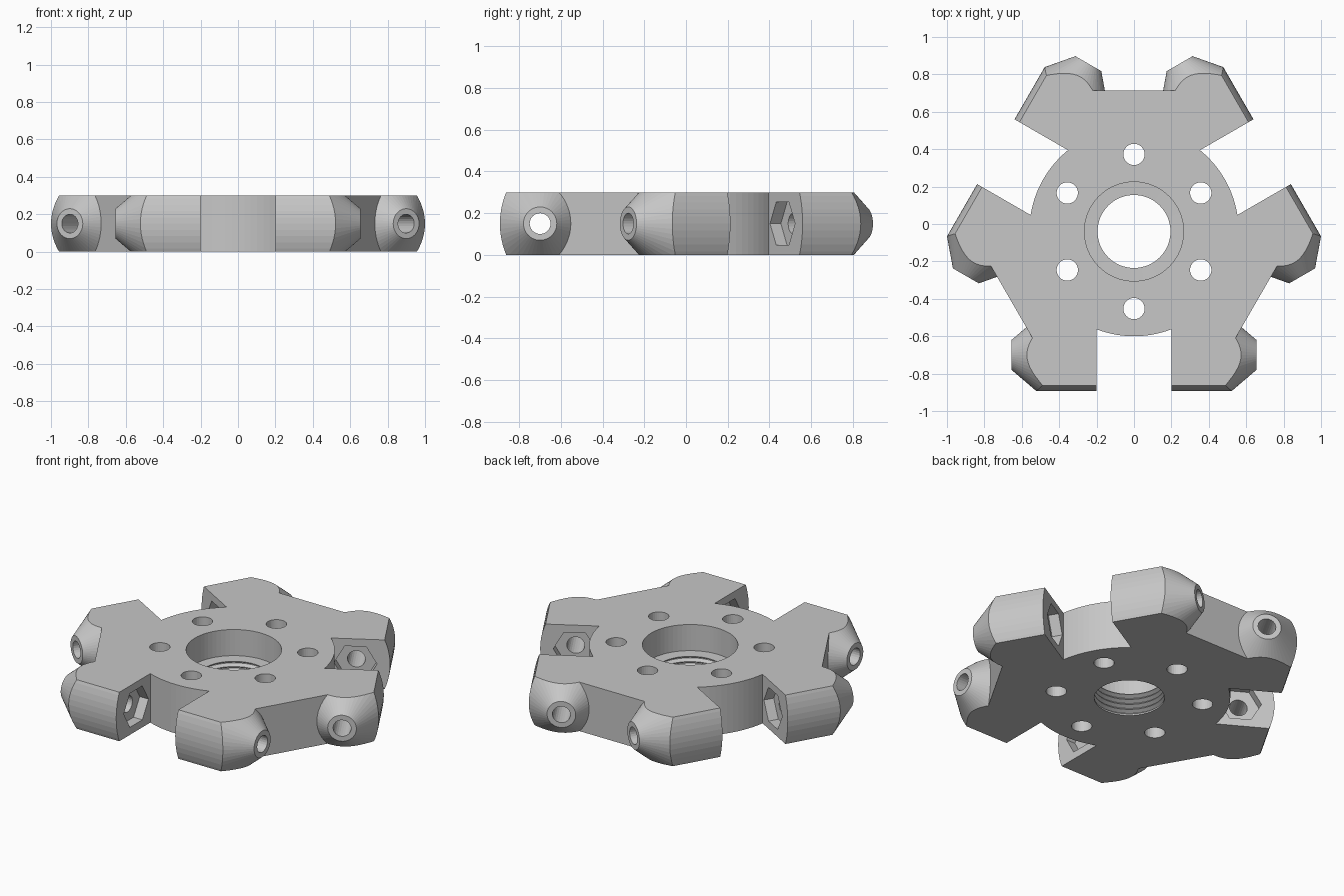
import bpy, bmesh
from math import sin, cos, asin, pi, sqrt
from mathutils import Matrix, Vector

if "Cube" in bpy.data.objects:
    bpy.data.objects.remove(bpy.data.objects["Cube"])

HEIGHT, MID = 0.30, 0.15
SLOT, HUB_R = 0.20, 0.56          # slot half width, hub radius
WALL, END = 0.755, 0.853          # distances of side walls and arm ends from the axis
BOSS_Y = -0.66                    # boss axis, measured from the hub axis
BULGE = 0.39                      # curvature radius of the arm ends

grey = bpy.data.materials.new("plain grey")
grey.use_nodes = True
colour = (0.57, 0.57, 0.57, 1)
grey.diffuse_color = colour
grey.node_tree.nodes["Principled BSDF"].inputs["Base Color"].default_value = colour


def make(name, bm, matrix):
    bm.transform(matrix)
    bmesh.ops.recalc_face_normals(bm, faces=bm.faces)
    mesh = bpy.data.meshes.new(name)
    bm.to_mesh(mesh)
    bm.free()
    mesh.materials.append(grey)
    ob = bpy.data.objects.new(name, mesh)
    bpy.context.collection.objects.link(ob)
    return ob


def skin(name, rings, matrix):
    """Join equal rings of points into a closed solid."""
    bm = bmesh.new()
    rings = [[bm.verts.new(p) for p in ring] for ring in rings]
    for a, b in zip(rings, rings[1:]):
        for i in range(len(a)):
            j = (i + 1) % len(a)
            bm.faces.new((a[i], a[j], b[j], b[i]))
    bm.faces.new(rings[0])
    bm.faces.new(rings[-1])
    return make(name, bm, matrix)


def prism(name, outline, low, high, matrix=Matrix()):
    """Extrude a flat outline along z."""
    return skin(name, [[(x, y, z) for x, y in outline] for z in (low, high)], matrix)


def lathe(name, profile, seg=48, phase=0.0, matrix=Matrix()):
    """Turn (radius, z) points around z."""
    angles = [2 * pi * i / seg + phase for i in range(seg)]
    return skin(name, [[(r * cos(a), r * sin(a), z) for a in angles] for r, z in profile], matrix)


def combine(body, tool, operation):
    mod = body.modifiers.new("join", 'BOOLEAN')
    mod.object, mod.operation, mod.solver = tool, operation, 'EXACT'
    graph = bpy.context.evaluated_depsgraph_get()
    mesh = bpy.data.meshes.new_from_object(body.evaluated_get(graph))
    body.modifiers.clear()
    body.data = mesh
    bpy.data.objects.remove(tool)


turns = [Matrix.Rotation(i * 2 * pi / 3, 4, 'Z') for i in range(3)]
along_x = Matrix.Rotation(pi / 2, 4, 'Y')
against_x = Matrix.Rotation(-pi / 2, 4, 'Y')
axles = [t @ Matrix.Translation((0, BOSS_Y, MID)) for t in turns]
sides = [m @ r for m in axles for r in (along_x, against_x)]

# Plate with three long walls; each corner has a slot that stops at the round hub
reach = (WALL - SLOT * cos(pi / 6)) / sin(pi / 6)
half = asin(SLOT / HUB_R)
steps = [-pi / 2 + half * (i / 6 - 1) for i in range(13)]
corner = [(-SLOT, -reach)] + [(HUB_R * cos(a), HUB_R * sin(a)) for a in steps] + [(SLOT, -reach)]
plate = [(t @ Vector((x, y, 0))).xy for t in turns for x, y in corner]
body = prism("wheel_hub", plate, -0.04, 0.34)

# Conical axle boss on both sides of every slot
for m in sides:
    combine(body, lathe("boss", [(0.382, 0.3), (0.08, 0.655)], matrix=m), 'UNION')

# Gently rounded arm ends
heights = [-0.2 + i * 0.4 / 12 for i in range(13)]
rounded = [(-z, BULGE - END - sqrt(BULGE ** 2 - z ** 2)) for z in heights]
rounded += [(-0.2, 2), (0.2, 2)]
for t in turns:
    m = t @ Matrix.Translation((0, 0, MID)) @ along_x
    combine(body, prism("arm_end", rounded, -2, 2, m), 'INTERSECT')

# Flat top and bottom
square = [(-2, -2), (2, -2), (2, 2), (-2, 2)]
combine(body, prism("slab", square, 0, HEIGHT), 'INTERSECT')

# Axle holes through both arms, with a hexagonal nut pocket on each slot wall
for m in sides:
    combine(body, lathe("axle_hole", [(0.05, 0.195), (0.05, 0.8)], 24, matrix=m), 'DIFFERENCE')
    combine(body, lathe("nut_pocket", [(0.12, 0.19), (0.12, 0.26)], 6, pi / 6, m), 'DIFFERENCE')

# Ring of six mounting holes
for i in range(6):
    a = pi / 6 + i * pi / 3
    m = Matrix.Translation((0.412 * cos(a), 0.412 * sin(a), 0))
    combine(body, lathe("mounting_hole", [(0.057, -0.1), (0.057, 0.4)], 32, matrix=m), 'DIFFERENCE')

# Central bore: grooved thread below, wide counterbore above
bore = [(0.195, -0.1), (0.195, 0.01)]
for i in range(4):
    z = 0.01 + i * 0.032
    bore += [(0.217, z + 0.012), (0.217, z + 0.016), (0.195, z + 0.028), (0.195, z + 0.032)]
bore += [(0.265, 0.14), (0.265, 0.4)]
combine(body, lathe("bore", bore, 64), 'DIFFERENCE')

body.location.y = -0.04
